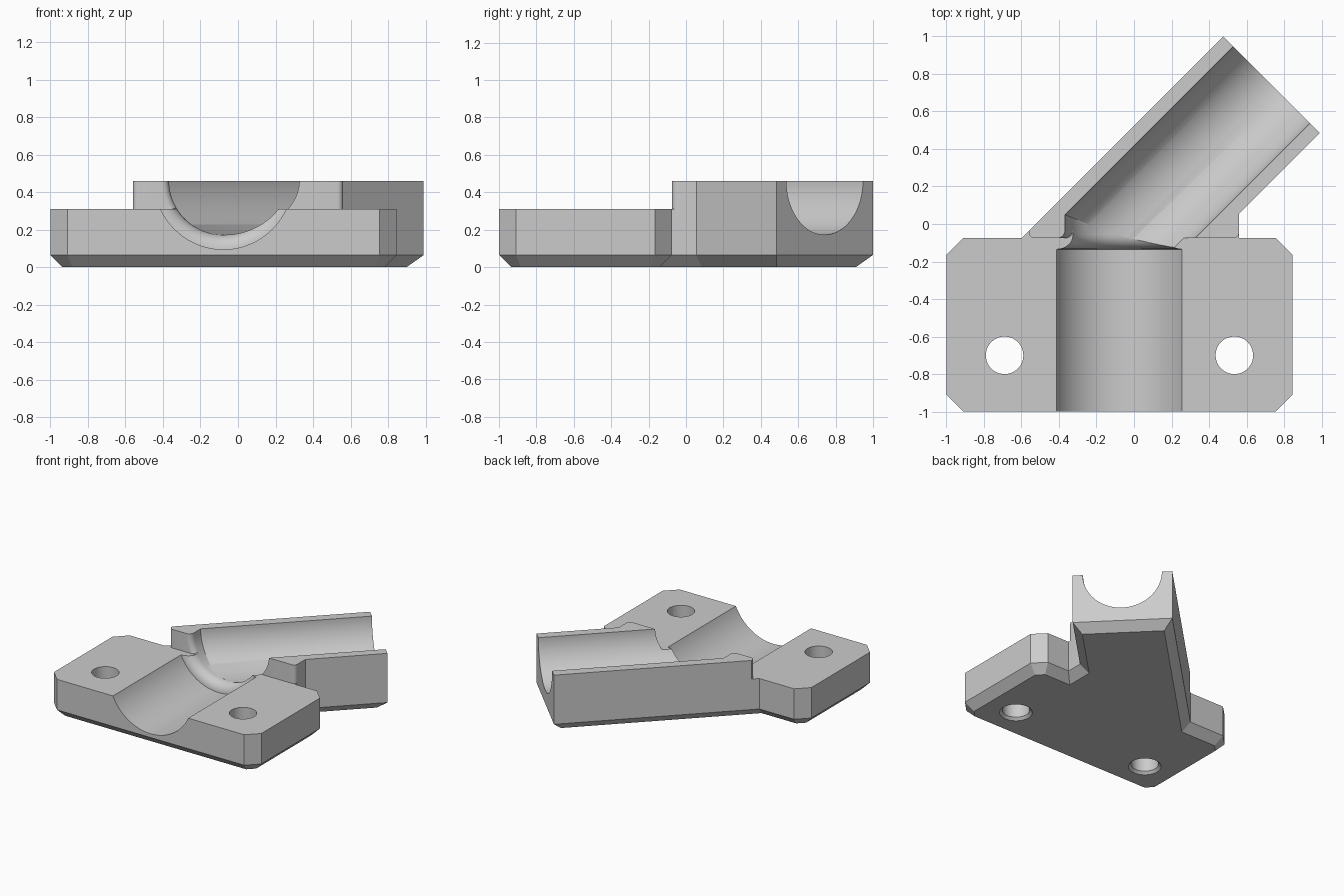
import bpy, bmesh, math
from math import sin, cos, pi, radians
from mathutils import Vector

if "Cube" in bpy.data.objects:
    bpy.data.objects.remove(bpy.data.objects["Cube"])

gray = bpy.data.materials.new("light_gray")
gray.use_nodes = True
gray.diffuse_color = (0.6, 0.6, 0.6, 1)
gray.node_tree.nodes["Principled BSDF"].inputs["Base Color"].default_value = (0.6, 0.6, 0.6, 1)

SIDES = 96
FLANGE_TOP, ARM_TOP, CHAMFER = 0.31, 0.46, 0.065
AXIS_Z, BEND_X, BEND_Y = 0.463, -0.078, -0.07
SOCKET_R, PIPE_R, STOP_Y, WALL_Y = 0.368, 0.29, -0.135, -0.075


def loft(name, rings):
    """Closed solid skinned through rings with equal point counts."""
    bm = bmesh.new()
    loops = [[bm.verts.new(p) for p in ring] for ring in rings]
    n = len(loops[0])
    for a, b in zip(loops, loops[1:]):
        for i in range(n):
            j = (i + 1) % n
            bm.faces.new((a[i], a[j], b[j], b[i]))
    bm.faces.new(loops[0])
    bm.faces.new(loops[-1])
    bmesh.ops.recalc_face_normals(bm, faces=bm.faces)
    mesh = bpy.data.meshes.new(name)
    bm.to_mesh(mesh)
    bm.free()
    mesh.materials.append(gray)
    obj = bpy.data.objects.new(name, mesh)
    bpy.context.collection.objects.link(obj)
    return obj


def flat(points, z):
    return [(x, y, z) for x, y in points]


def inset(points, d):
    """Move each edge of a counter-clockwise outline inward by d."""
    result = []
    for i, p in enumerate(points):
        p, a, b = Vector(p), Vector(points[i - 1]), Vector(points[(i + 1) % len(points)])
        e1, e2 = (p - a).normalized(), (b - p).normalized()
        n1, n2 = Vector((-e1.y, e1.x)), Vector((-e2.y, e2.x))
        result.append(tuple(p + (n1 + n2) * d / (1 + n1.dot(n2))))
    return result


def ring_y(r, y, floor=-1.0):
    """Circle around the straight axis, optionally flattened from below."""
    return [(BEND_X + r * cos(2 * pi * i / SIDES), y,
             max(AXIS_Z + r * sin(2 * pi * i / SIDES), floor)) for i in range(SIDES)]


def ring_z(x, y, r, z):
    return [(x + r * cos(2 * pi * i / 48), y + r * sin(2 * pi * i / 48), z) for i in range(48)]


def cut(target, cutter):
    mod = target.modifiers.new("cut", "BOOLEAN")
    mod.operation, mod.solver, mod.object = "DIFFERENCE", "EXACT", cutter
    bpy.context.view_layer.objects.active = target
    bpy.ops.object.modifier_apply(modifier=mod.name)
    bpy.data.objects.remove(cutter)


# Body: flange plate and angled arm in one outline, chamfered underneath
outline = [(-0.91, -1), (0.755, -1), (0.845, -0.91), (0.845, -0.165), (0.755, WALL_Y),
           (0.56, WALL_Y), (0.56, 0.055), (0.99, 0.485), (0.475, 1), (-0.6, WALL_Y),
           (-0.91, WALL_Y), (-1, -0.165), (-1, -0.91)]
body = loft("angled_pipe_clamp_half", [flat(inset(outline, CHAMFER), 0),
                                       flat(outline, CHAMFER), flat(outline, ARM_TOP)])

# Lower the flange, leaving a raised arm wall with rounded corners
rad = 0.03
arc = [(0.56 - rad + rad * cos(t), WALL_Y + rad - rad * sin(t))
       for t in (radians(15 * k) for k in range(7))]
step = [(-2, -2), (2, -2), (2, -0.02), (0.7, -0.02)] + arc
step += [(-x, y) for x, y in reversed(arc)] + [(-0.56, 0), (-2, 0)]
cut(body, loft("flange_step", [flat(step, FLANGE_TOP), flat(step, 1)]))

# Wide socket with a rounded stop lip
lip = SOCKET_R - PIPE_R
rings = [ring_y(SOCKET_R, -1.2), ring_y(SOCKET_R, STOP_Y)]
for k in range(1, 9):
    t = pi / 2 * k / 8
    rings.append(ring_y(SOCKET_R - lip * sin(t), STOP_Y + lip * (1 - cos(t))))
cut(body, loft("socket_bore", rings))

# Narrow bore, mitred at the bend and running out along the arm
start = ring_y(PIPE_R, -0.25)
mitre = [(x, BEND_Y - (x - BEND_X) * math.tan(pi / 8), z) for x, y, z in start]
end = [(x + 1.5, y + 1.5, z) for x, y, z in mitre]
cut(body, loft("pipe_bore", [start, mitre, end]))

# Rounded mouth of the raised wall
flare = 0.04
rings = [ring_y(PIPE_R + flare, -0.1, FLANGE_TOP + 0.002)]
for k in range(7):
    t = pi / 2 * k / 6
    rings.append(ring_y(PIPE_R + flare * (1 - sin(t)), WALL_Y + flare * (1 - cos(t)),
                        FLANGE_TOP + 0.002))
cut(body, loft("mouth_flare", rings))

# Bolt holes with a small countersink below
for x in (-0.69, 0.535):
    cut(body, loft("bolt_hole", [ring_z(x, -0.7, 0.13, -0.01), ring_z(x, -0.7, 0.1, 0.02),
                                 ring_z(x, -0.7, 0.1, 0.6)]))

bpy.ops.object.select_all(action="DESELECT")
body.select_set(True)
bpy.context.view_layer.objects.active = body
bpy.ops.object.shade_smooth_by_angle(angle=radians(25))
